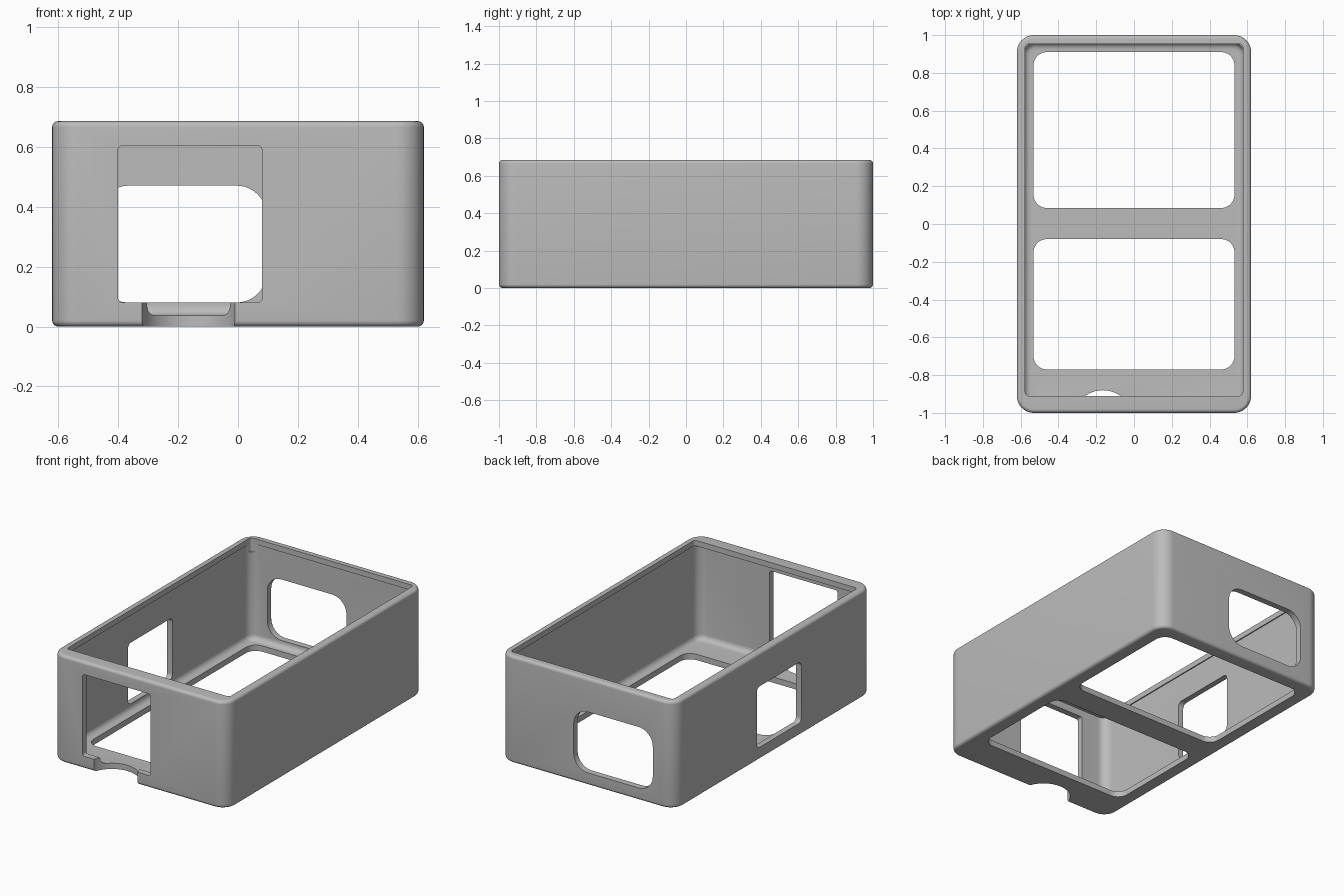
import bpy, bmesh, math
from mathutils import Matrix, Vector

cube = bpy.data.objects.get("Cube")
if cube:
    bpy.data.objects.remove(cube, do_unlink=True)

grey = bpy.data.materials.new("plain grey")
grey.use_nodes = True
COLOUR = (0.5, 0.5, 0.5, 1)
grey.diffuse_color = COLOUR
grey.node_tree.nodes["Principled BSDF"].inputs["Base Color"].default_value = COLOUR


def rounded_rect(x0, x1, y0, y1, r, steps=10):
    """Counter-clockwise outline with arc corners."""
    points = []
    corners = [(x1 - r, y1 - r), (x0 + r, y1 - r), (x0 + r, y0 + r), (x1 - r, y0 + r)]
    for k, (cx, cy) in enumerate(corners):
        for i in range(steps + 1):
            a = math.pi / 2 * (k + i / steps)
            points.append((cx + r * math.cos(a), cy + r * math.sin(a)))
    return points


def stack(name, rings, frame=Matrix()):
    """Closed solid skinned through (outline, height) rings."""
    bm = bmesh.new()
    loops = [[bm.verts.new(frame @ Vector((x, y, h))) for x, y in pts] for pts, h in rings]
    for low, high in zip(loops, loops[1:]):
        n = len(low)
        for i in range(n):
            j = (i + 1) % n
            bm.faces.new((low[i], low[j], high[j], high[i]))
    bm.faces.new(loops[0][::-1])
    bm.faces.new(loops[-1])
    bmesh.ops.recalc_face_normals(bm, faces=bm.faces)
    mesh = bpy.data.meshes.new(name)
    bm.to_mesh(mesh)
    bm.free()
    obj = bpy.data.objects.new(name, mesh)
    bpy.context.collection.objects.link(obj)
    mesh.materials.append(grey)
    return obj


def prism(name, outline, low, high, frame=Matrix()):
    return stack(name, [(outline, low), (outline, high)], frame)


def fillet(size, radius, z, corner, up, steps=6):
    """Rings of a rounded edge where a flat end at z meets the sides."""
    rings = []
    for i in range(steps + 1):
        a = math.pi / 2 * i / steps
        inset = radius * (1 - math.sin(a))
        w, d = size[0] - inset, size[1] - inset
        rings.append((rounded_rect(-w, w, -d, d, corner - inset),
                      z + up * radius * (1 - math.cos(a))))
    return rings


# Outer shell with rounded edges
HEIGHT = 0.685
shell = stack("enclosure_shell",
              fillet((0.62, 1.0), 0.02, 0, 0.09, 1)
              + fillet((0.62, 1.0), 0.02, HEIGHT, 0.09, -1)[::-1])

# Frames mapping outline (x, y) and height onto the walls
ON_FRONT = Matrix(((1, 0, 0, 0), (0, 0, 1, 0), (0, 1, 0, 0), (0, 0, 0, 1)))
ON_SIDE = Matrix(((0, 0, 1, 0), (1, 0, 0, 0), (0, 1, 0, 0), (0, 0, 0, 1)))

# Inner cavity, filleted at the floor and ending under the rim lip
cavity_rings = fillet((0.583, 0.96), 0.035, 0.037, 0.06, 1)
cavity_rings.append((cavity_rings[-1][0], 0.65))
notch = [(-0.165 + 0.16 * math.cos(math.tau * i / 64),
          -1.04 + 0.16 * math.sin(math.tau * i / 64)) for i in range(64)]
cutters = [
    stack("cavity_cutter", cavity_rings),
    prism("rim_opening_cutter", rounded_rect(-0.576, 0.576, -0.91, 0.953, 0.02), 0.6, 0.8),
    prism("rear_floor_cutter", rounded_rect(-0.532, 0.532, 0.085, 0.91, 0.07), -0.1, 0.06),
    prism("front_floor_cutter", rounded_rect(-0.532, 0.532, -0.77, -0.08, 0.07), -0.1, 0.06),
    prism("front_port_cutter", rounded_rect(-0.4, 0.08, 0.08, 0.603, 0.015), -1.1, -0.93, ON_FRONT),
    prism("back_port_cutter", rounded_rect(-0.465, 0.095, 0.08, 0.47, 0.1), 0.9, 1.1, ON_FRONT),
    prism("side_port_cutter", rounded_rect(-0.28, 0.17, 0.08, 0.47, 0.03), -0.7, -0.55, ON_SIDE),
    prism("finger_notch_cutter", notch, -0.1, 0.12),
]

# Cut every opening, then discard the cutters
for cutter in cutters:
    cutter.hide_render = True
    cut = shell.modifiers.new(cutter.name, 'BOOLEAN')
    cut.operation = 'DIFFERENCE'
    cut.solver = 'EXACT'
    cut.object = cutter
bpy.context.view_layer.update()
result = bpy.data.meshes.new_from_object(
    shell.evaluated_get(bpy.context.evaluated_depsgraph_get()))
shell.modifiers.clear()
shell.data = result
for cutter in cutters:
    bpy.data.objects.remove(cutter, do_unlink=True)

bpy.ops.object.select_all(action='DESELECT')
shell.select_set(True)
bpy.context.view_layer.objects.active = shell
bpy.ops.object.shade_smooth_by_angle(angle=math.radians(30))
